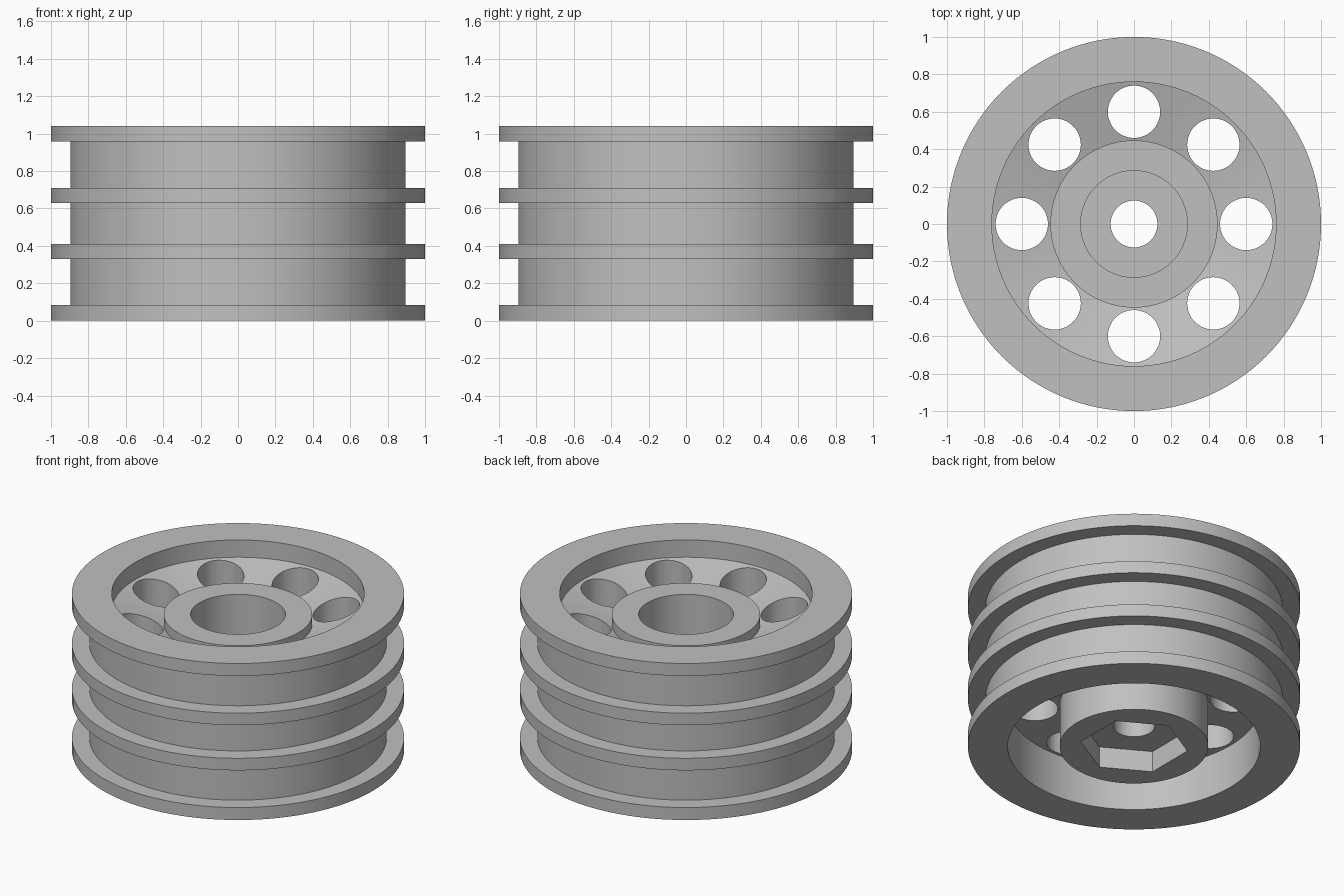
import bpy
import bmesh
from math import cos, sin, pi, radians

cube = bpy.data.objects.get("Cube")
if cube:
    bpy.data.objects.remove(cube, do_unlink=True)

SEGMENTS = 128
HEIGHT = 1.04
FLANGE_R, GROOVE_R = 1.0, 0.895
FLANGES = [(0, 0.083), (0.33, 0.41), (0.63, 0.71), (0.957, HEIGHT)]

# Single grey material
grey = bpy.data.materials.new("grey_plastic")
grey.use_nodes = True
colour = (0.53, 0.53, 0.53, 1)
grey.diffuse_color = colour
grey.node_tree.nodes["Principled BSDF"].inputs["Base Color"].default_value = colour


def lathe(name, profile):
    """Revolve a closed (radius, z) profile around the z axis."""
    bm = bmesh.new()
    rings = []
    for i in range(SEGMENTS):
        a = 2 * pi * i / SEGMENTS
        rings.append([bm.verts.new((r * cos(a), r * sin(a), z)) for r, z in profile])
    n = len(profile)
    for i, ring in enumerate(rings):
        after = rings[(i + 1) % SEGMENTS]
        for j in range(n):
            k = (j + 1) % n
            bm.faces.new((ring[j], after[j], after[k], ring[k]))
    bmesh.ops.recalc_face_normals(bm, faces=bm.faces)
    mesh = bpy.data.meshes.new(name)
    bm.to_mesh(mesh)
    bm.free()
    obj = bpy.data.objects.new(name, mesh)
    bpy.context.collection.objects.link(obj)
    return obj


def cut_prism(target, sides, radius, x, y, z0, z1, turn=0):
    """Cut an upright prism out of the target."""
    bpy.ops.mesh.primitive_cylinder_add(
        vertices=sides, radius=radius, depth=z1 - z0,
        location=(x, y, (z0 + z1) / 2), rotation=(0, 0, turn))
    cutter = bpy.context.object
    cutter.name = "cutter"
    cutter.hide_render = True
    mod = target.modifiers.new("cut", 'BOOLEAN')
    mod.operation = 'DIFFERENCE'
    mod.solver = 'EXACT'
    mod.object = cutter
    bpy.context.view_layer.objects.active = target
    bpy.ops.object.modifier_apply(modifier=mod.name)
    bpy.data.objects.remove(cutter, do_unlink=True)


# Outer wall: flanges separated by belt grooves
outer = []
for i, (low, high) in enumerate(FLANGES):
    if i > 0:
        outer.append((GROOVE_R, low))
    outer += [(FLANGE_R, low), (FLANGE_R, high)]
    if i < len(FLANGES) - 1:
        outer.append((GROOVE_R, high))

# Dished web, hub and stepped bore on top; flat recess below
upper = [(0.76, HEIGHT), (0.76, 0.925), (0.447, 0.837), (0.447, 0.90),
         (0.285, 0.90), (0.285, 0.45), (0.125, 0.45)]
lower = [(0.125, 0), (0.447, 0), (0.447, 0.29), (0.76, 0.29), (0.76, 0)]
pulley = lathe("pulley_wheel", outer + upper + lower)

# Ring of lightening holes
for i in range(8):
    a = i * pi / 4
    cut_prism(pulley, 48, 0.14, 0.6 * cos(a), 0.6 * sin(a), -0.2, 1.3)

# Hexagonal nut pocket under the hub
cut_prism(pulley, 6, 0.325, 0, 0, -0.2, 0.14)

pulley.data.materials.clear()
pulley.data.materials.append(grey)
for poly in pulley.data.polygons:
    poly.material_index = 0
bpy.ops.object.select_all(action='DESELECT')
pulley.select_set(True)
bpy.context.view_layer.objects.active = pulley
bpy.ops.object.shade_smooth_by_angle(angle=radians(12))
